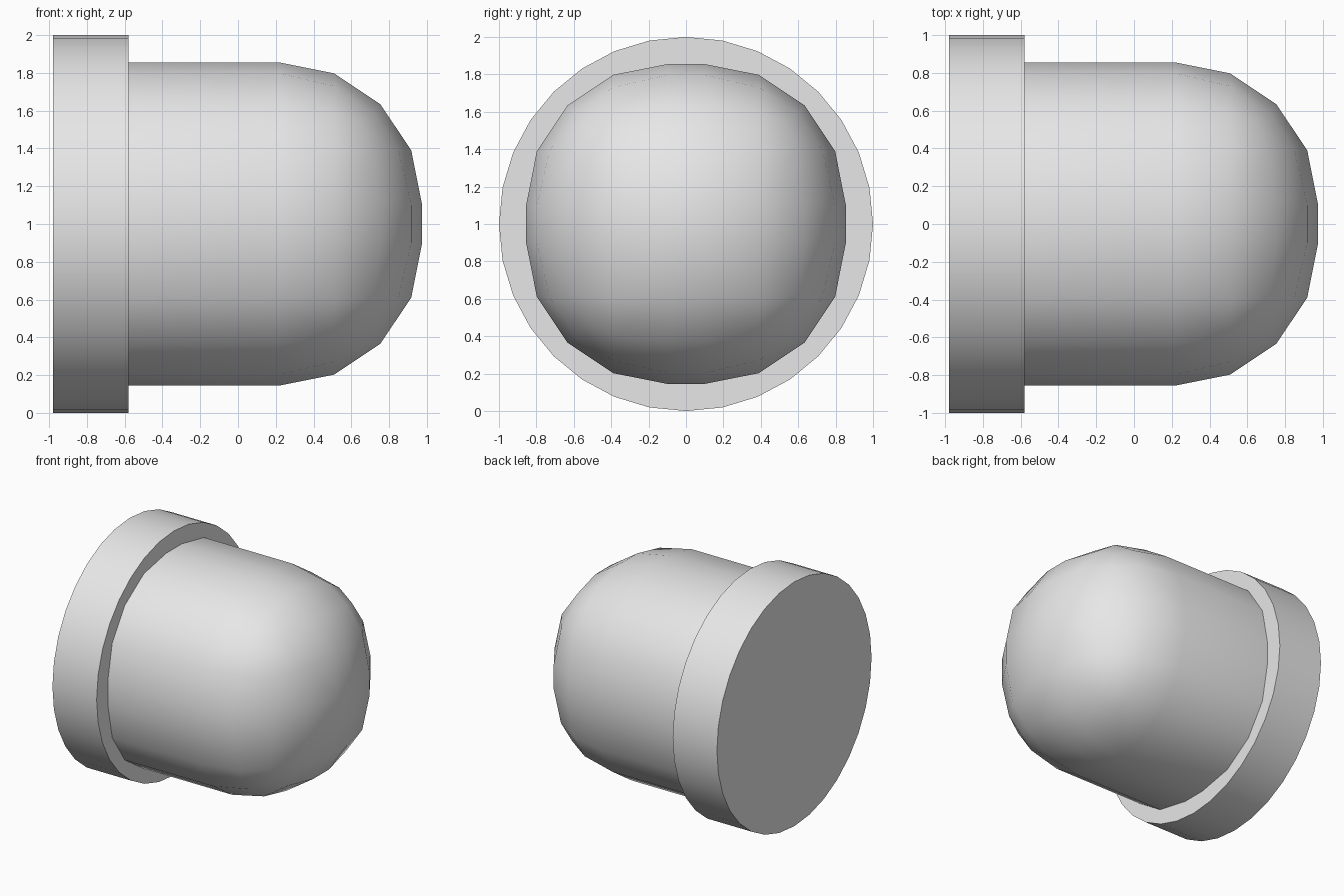
import bpy
import bmesh
from math import pi, radians
from mathutils import Matrix, Vector

default = bpy.data.objects.get("Cube")
if default:
    bpy.data.objects.remove(default, do_unlink=True)

grey = bpy.data.materials.new("light_grey")
grey.use_nodes = True
colour = (0.8, 0.8, 0.8, 1)
grey.diffuse_color = colour
grey.node_tree.nodes["Principled BSDF"].inputs["Base Color"].default_value = colour


def finish(bm, name):
    """Turn the bmesh into a smooth-shaded object with sharp rims."""
    bmesh.ops.recalc_face_normals(bm, faces=bm.faces)
    mesh = bpy.data.meshes.new(name)
    bm.to_mesh(mesh)
    bm.free()
    mesh.materials.append(grey)
    obj = bpy.data.objects.new(name, mesh)
    bpy.context.collection.objects.link(obj)
    bpy.ops.object.select_all(action='DESELECT')
    obj.select_set(True)
    bpy.context.view_layer.objects.active = obj
    bpy.ops.object.shade_smooth_by_angle(angle=radians(35))


# Round flange: a disc lying along x, with a vertex at the top
flange_back, flange_front = -0.98, -0.58
bm = bmesh.new()
bmesh.ops.create_cone(
    bm, cap_ends=True, segments=32, radius1=1, radius2=1,
    depth=flange_front - flange_back,
    matrix=Matrix.Translation(((flange_back + flange_front) / 2, 0, 1))
    @ Matrix.Rotation(pi / 2, 4, 'Y'))
finish(bm, "flange")

# Domed body: a box with every edge but those at the flange rounded
half, tip, base = 0.855, 0.975, flange_front
bm = bmesh.new()
bmesh.ops.create_cube(bm, size=2)
for v in bm.verts:
    v.co = Vector((tip if v.co.x > 0 else base, v.co.y * half, 1 + v.co.z * half))
rounded = [e for e in bm.edges if any(v.co.x > 0 for v in e.verts)]
bmesh.ops.bevel(bm, geom=rounded, offset=half - 0.1, offset_type='OFFSET',
                segments=4, profile=0.5, affect='EDGES')
finish(bm, "domed_body")
